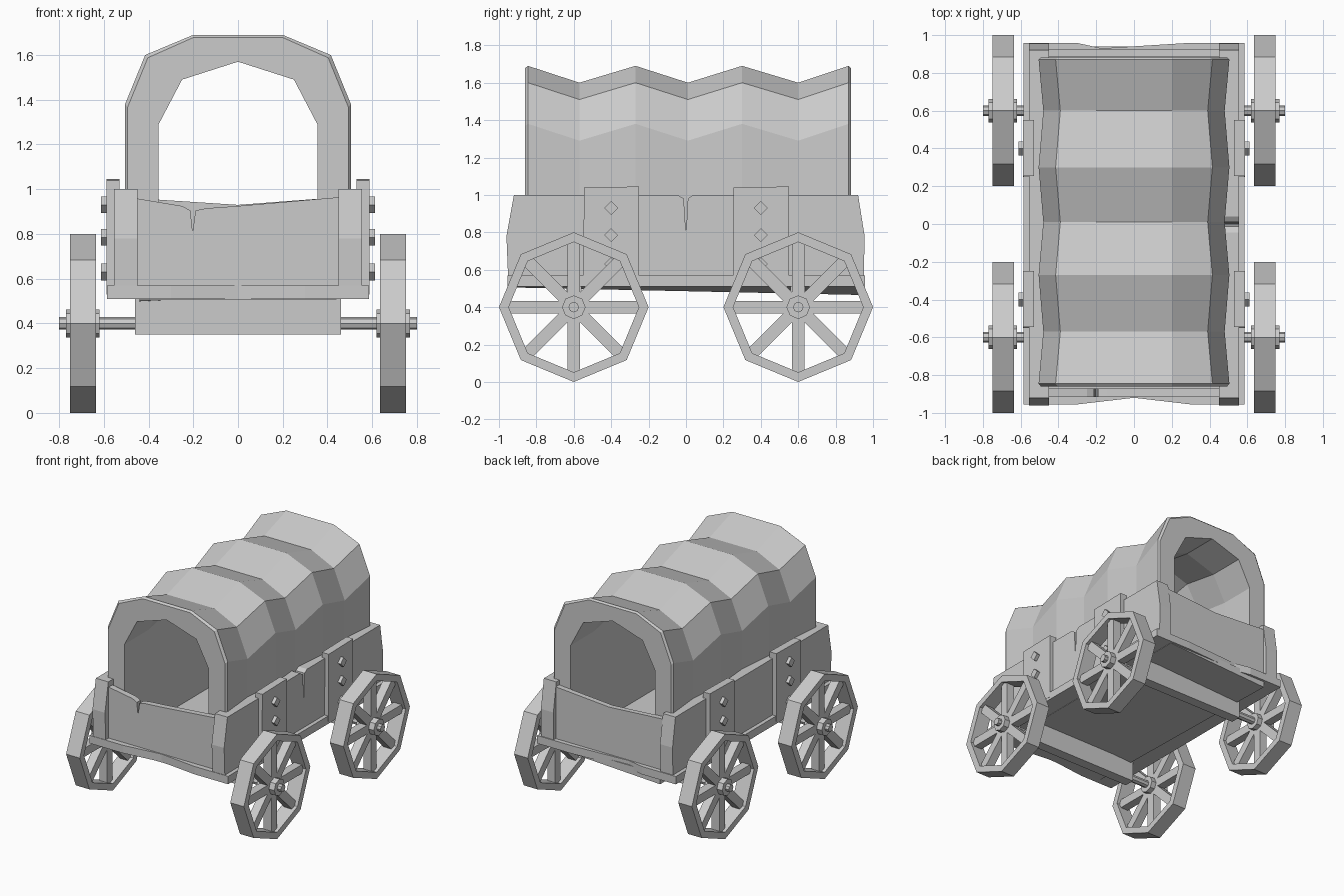
import bpy, bmesh
from math import sin, cos, pi
from mathutils import Vector

if "Cube" in bpy.data.objects:
    bpy.data.objects.remove(bpy.data.objects["Cube"])

grey = bpy.data.materials.new("plain grey")
grey.use_nodes = True
GREY = (0.6, 0.6, 0.6, 1)
grey.diffuse_color = GREY
grey.node_tree.nodes["Principled BSDF"].inputs["Base Color"].default_value = GREY


def loft(name, rings, loop=False):
    """Skin matching closed rings of points; cap the ends or join them up."""
    bm = bmesh.new()
    rows = [[bm.verts.new(p) for p in ring] for ring in rings]
    n = len(rows[0])
    pairs = list(zip(rows, rows[1:]))
    if loop:
        pairs.append((rows[-1], rows[0]))
    else:
        bm.faces.new(rows[0])
        bm.faces.new(rows[-1])
    for a, b in pairs:
        for i in range(n):
            j = (i + 1) % n
            bm.faces.new((a[i], a[j], b[j], b[i]))
    bmesh.ops.recalc_face_normals(bm, faces=bm.faces)
    mesh = bpy.data.meshes.new(name)
    bm.to_mesh(mesh)
    bm.free()
    mesh.materials.append(grey)
    obj = bpy.data.objects.new(name, mesh)
    bpy.context.collection.objects.link(obj)
    return obj


def prism_x(name, yz, x0, x1):
    return loft(name, [[(x, y, z) for y, z in yz] for x in (x0, x1)])


def prism_y(name, xz, y0, y1):
    return loft(name, [[(x, y, z) for x, z in xz] for y in (y0, y1)])


def prism_z(name, xy, z0, z1):
    return loft(name, [[(x, y, z) for x, y in xy] for z in (z0, z1)])


def rect(a0, a1, b0, b1):
    return [(a0, b0), (a1, b0), (a1, b1), (a0, b1)]


def circle(cy, cz, r, n=8):
    return [(cy + r * cos(2 * pi * i / n), cz + r * sin(2 * pi * i / n)) for i in range(n)]


# Wheels: octagonal rim, eight spokes, hub and axle pin
def wheel(side, cy, tag):
    cz = 0.4
    rings = []
    for i in range(8):
        a = i * pi / 4
        rings.append([(side * x, cy + r * cos(a), cz + r * sin(a))
                      for x, r in ((0.635, 0.4), (0.75, 0.4), (0.75, 0.348), (0.635, 0.348))])
    loft(tag + "_rim", rings, loop=True)
    for i in range(8):
        a = i * pi / 4
        d, t = Vector((cos(a), sin(a))), Vector((-sin(a), cos(a)))
        c = Vector((cy, cz))
        quad = [c + d * r + t * w for r, w in
                ((0.03, -0.033), (0.355, -0.033), (0.355, 0.033), (0.03, 0.033))]
        prism_x(f"{tag}_spoke_{i + 1}", quad, side * 0.66, side * 0.725)
    prism_x(tag + "_hub", circle(cy, cz, 0.063), side * 0.62, side * 0.77)


for cy, end in ((-0.6, "front"), (0.6, "back")):
    for side, word in ((1, "left"), (-1, "right")):
        wheel(side, cy, f"{end}_{word}_wheel")
    prism_x(end + "_axle", circle(cy, 0.4, 0.028), -0.8, 0.8)
    prism_x(end + "_axle_beam", rect(cy - 0.04, cy + 0.04, 0.35, 0.53), -0.46, 0.46)

# Side walls, the left one split by a crack
for side, word in ((1, "left"), (-1, "right")):
    wall = [(-0.95, 0.53), (0.95, 0.53), (0.955, 0.78), (0.92, 1.0)]
    if side > 0:
        wall += [(0.04, 1.0), (0.01, 0.98), (0, 0.79), (-0.012, 0.98), (-0.045, 1.0)]
    wall += [(-0.92, 1.0), (-0.96, 0.78)]
    prism_x(word + "_wall", wall, side * 0.45, side * 0.555)
    # Raised plates with diamond bolts
    for cy, end in ((-0.4, "front"), (0.4, "back")):
        top = 1.045
        prism_x(f"{end}_{word}_plate", [(cy - 0.15, 0.53), (cy + 0.15, 0.53),
                (cy + 0.15, top), (cy - 0.145, top - 0.006)], side * 0.53, side * 0.587)
        for i, z in enumerate((0.93, 0.785, 0.63)):
            prism_x(f"{end}_{word}_bolt_{i + 1}", circle(cy, z, 0.037, 4),
                    side * 0.58, side * 0.612)

# Bottom trim with worn, dipping ends
trim = [(-0.585, -0.955), (-0.3, -0.955), (0, -0.92), (0.3, -0.955), (0.585, -0.955),
        (0.585, 0.958), (0.28, 0.958), (-0.17, 0.93), (-0.3, 0.958), (-0.585, 0.958)]
prism_z("bottom_trim", trim, 0.51, 0.57)

# Sagging underside panel
loft("underside", [[(-0.44, y, z), (0.44, y, 0.508), (0.44, y, 0.54), (-0.44, y, 0.54)]
                   for y, z in ((-0.92, 0.505), (0.94, 0.465))])

# End boards with sagging tops, the front one cracked
crack = [(-0.14, 0.915), (-0.19, 0.905), (-0.203, 0.81), (-0.213, 0.905), (-0.25, 0.925)]
prism_y("front_board", [(-0.46, 0.53), (0.46, 0.53), (0.46, 0.965), (0, 0.925)]
        + crack + [(-0.46, 0.96)], -0.915, -0.87)
prism_y("back_board", [(-0.46, 0.53), (0.46, 0.53), (0.46, 0.965), (0, 0.93), (-0.46, 0.96)],
        0.885, 0.925)


# Cloth cover: thick arch, swelling at the hoops and dipping between them
def arch(y, drop, shrink, lift):
    half_out = [(0.505 - shrink, 0.55), (0.505 - shrink, 1.38 - drop),
                (0.415 - shrink, 1.6 - drop), (0.2, 1.69 - drop)]
    half_in = [(0.25, 1.49 + lift), (0.355 + lift / 4, 1.29 + lift), (0.355, 0.55)]
    out = half_out + [(-x, z) for x, z in reversed(half_out)]
    inner = [(-x, z) for x, z in reversed(half_in)] + [(0, 1.57 + lift)] + half_in
    return [(x, y, z) for x, z in out + inner]


stations = [(-0.86, 0.012, 0.012, 0), (-0.845, 0, 0, 0), (-0.57, 0.09, 0.025, 0),
            (-0.27, 0, 0, 0.05), (0.01, 0.09, 0.025, 0), (0.3, 0, 0, 0.05),
            (0.6, 0.09, 0.025, 0), (0.87, 0, 0, 0), (0.882, 0.012, 0.012, 0)]
loft("cloth_cover", [arch(*s) for s in stations])
